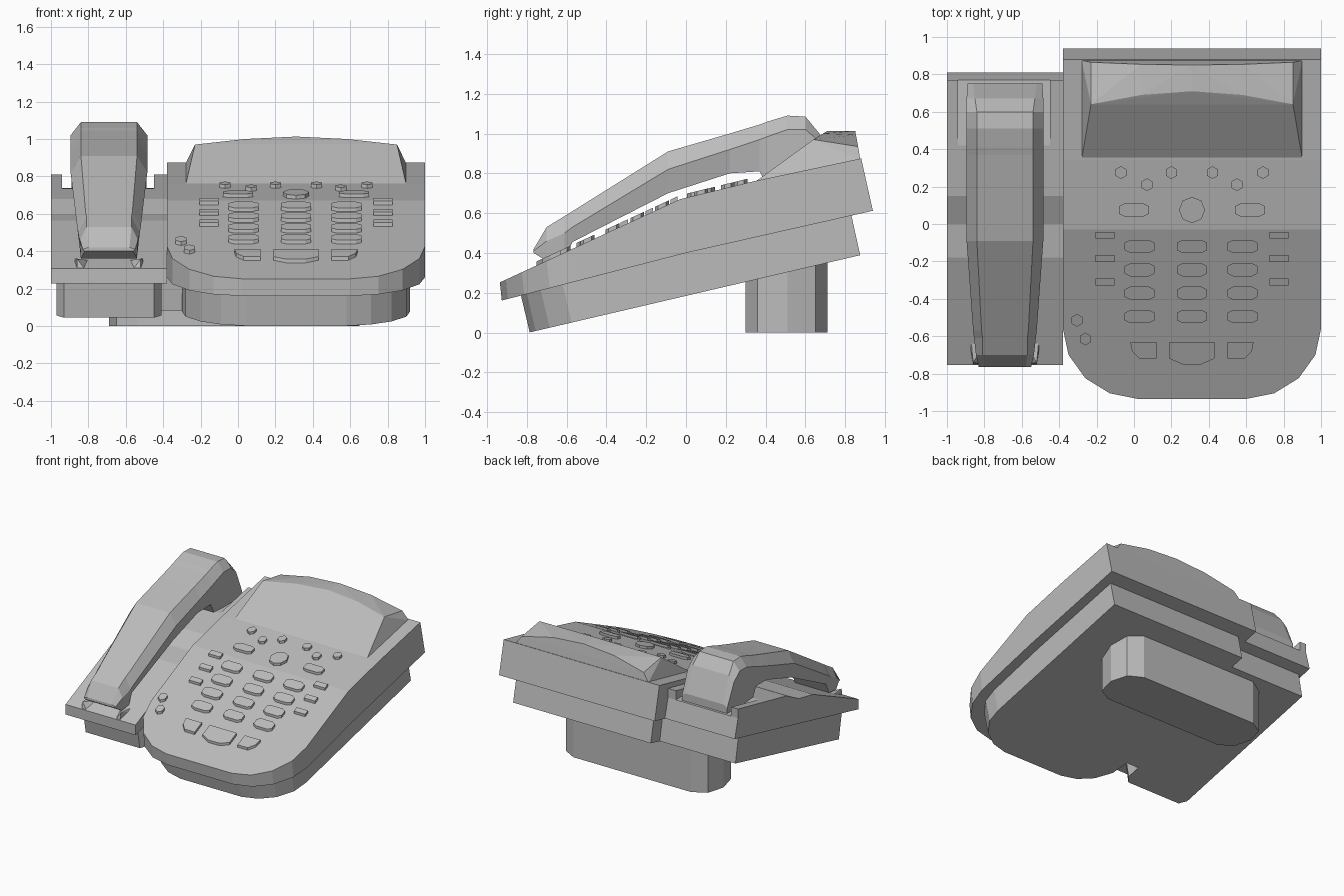
import bpy, bmesh, math

old = bpy.data.objects.get("Cube")
if old:
    bpy.data.objects.remove(old, do_unlink=True)

grey = bpy.data.materials.new("plain grey")
grey.use_nodes = True
COLOUR = (0.5, 0.5, 0.5, 1)
grey.diffuse_color = COLOUR
grey.node_tree.nodes["Principled BSDF"].inputs["Base Color"].default_value = COLOUR


def finish(name, bm):
    bmesh.ops.recalc_face_normals(bm, faces=bm.faces)
    mesh = bpy.data.meshes.new(name)
    bm.to_mesh(mesh)
    bm.free()
    mesh.materials.append(grey)
    obj = bpy.data.objects.new(name, mesh)
    bpy.context.scene.collection.objects.link(obj)
    return obj


def line(*pts):
    """Height along y, interpolated between (y, z) points."""
    def height(y):
        for (y0, z0), (y1, z1) in zip(pts, pts[1:]):
            if y <= y1:
                break
        return z0 + (z1 - z0) * (y - y0) / (y1 - y0)
    return height


def slab(name, outline, top, bottom, cuts=(), shift=lambda y: 0):
    """Plan outline extruded between two height lines; creases at the cuts."""
    bm = bmesh.new()
    bm.faces.new([bm.verts.new((x, y, 0)) for x, y in outline])
    for c in cuts:
        bmesh.ops.bisect_plane(bm, geom=bm.verts[:] + bm.edges[:] + bm.faces[:],
                               plane_co=(0, c, 0), plane_no=(0, 1, 0))
    lower = bm.verts[:]
    ext = bmesh.ops.extrude_face_region(bm, geom=bm.faces[:], use_keep_orig=True)
    for v in ext["geom"]:
        if isinstance(v, bmesh.types.BMVert):
            v.co.z = top(v.co.y)
    for v in lower:
        v.co.y += shift(v.co.y)
        v.co.z = bottom(v.co.y)
    return finish(name, bm)


def hull(name, points):
    bm = bmesh.new()
    for p in points:
        bm.verts.new(p)
    bmesh.ops.convex_hull(bm, input=bm.verts[:])
    bmesh.ops.dissolve_limit(bm, angle_limit=0.02, verts=bm.verts[:], edges=bm.edges[:])
    return finish(name, bm)


def box(x0, x1, y0, y1):
    return [(x0, y0), (x1, y0), (x1, y1), (x0, y1)]


MID = 0.31  # centre line of the main body


def mirrored(half):
    """Right half of an outline, front to back, closed with its mirror image."""
    return [(MID + x, y) for x, y in half] + [(MID - x, y) for x, y in reversed(half)]


# Main body shell
deck = line((-0.94, 0.25), (-0.03, 0.67), (0.34, 0.76), (0.88, 0.875))
seam = line((-0.93, 0.16), (0, 0.40), (0.93, 0.61))
floor = line((-0.79, 0), (0.88, 0.39))
front_curve = [(0.29, -0.935), (0.44, -0.905), (0.57, -0.825), (0.66, -0.70), (0.69, -0.56)]
slab("body_shell", mirrored(front_curve + [(0.69, 0.88)]), deck, seam,
     (-0.03, 0, 0.34), lambda y: 0.035 + 0.027 * y)

# Lower base, stepped in from the shell
base_curve = [(0.27, -0.83), (0.40, -0.80), (0.51, -0.73), (0.59, -0.62), (0.61, -0.50)]
slab("body_base", mirrored(base_curve + [(0.61, 0.83)]), lambda y: seam(y) + 0.005, floor,
     (0,), lambda y: 0.045)

# Raised display hood
arc = [(-0.54, 0.64, 0.97), (-0.27, 0.69, 1.0), (0, 0.71, 1.013),
       (0.27, 0.69, 1.0), (0.54, 0.64, 0.97)]
hood = [(MID + s * 0.59, y, deck(y) - 0.005) for s in (-1, 1) for y in (0.345, 0.875)]
hood += [(MID + x, y, z) for x, y, z in arc]
hood += [(MID + x, 0.85 + 0.05 * x * x, 1.013 - 0.27 * x * x) for x, y, z in arc]
hull("display_hood", hood)

# Handset cradle with side rails at the back
cradle_top = line((-0.76, 0.305), (-0.18, 0.565), (0, 0.60), (0.15, 0.68), (0.77, 0.81))
cradle_under = line((-0.76, 0.225), (0, 0.40), (0.81, 0.585))
back_lean = lambda y: 0.04 if y > 0.7 else 0
slab("cradle_shell", box(-1, -0.38, -0.755, 0.77), lambda y: min(cradle_top(y), 0.737),
     cradle_under, (-0.18, 0, 0.15, 0.42), back_lean)
for side, x0, x1 in (("right", -1, -0.94), ("left", -0.45, -0.38)):
    slab(side + "_cradle_rail", box(x0, x1, 0.42, 0.77), cradle_top, lambda y: 0.73)
slab("cradle_base",
     [(-0.97, -0.59), (-0.93, -0.64), (-0.45, -0.64), (-0.41, -0.59),
      (-0.41, -0.48), (-0.25, -0.48), (-0.25, 0.72), (-0.97, 0.72)],
     lambda y: cradle_under(y) + 0.01, floor, (0,), lambda y: 0.04)

# Small guides beside the mouthpiece
HX = -0.69
for side, s in (("right", -1), ("left", 1)):
    hull(side + "_mouthpiece_guide",
         [(HX + s * 0.18, -0.63, 0.36), (HX + s * 0.17, -0.74, 0.36), (HX + s * 0.09, -0.755, 0.25),
          (HX + s * 0.17, -0.755, 0.28), (HX + s * 0.10, -0.63, 0.35), (HX + s * 0.19, -0.63, 0.34)])

# Rear foot
end = [(0.50, 0.30), (0.61, 0.36), (0.65, 0.51), (0.61, 0.65), (0.50, 0.71)]
foot = end + [(-x - 0.04, y) for x, y in reversed(end)]
slab("rear_foot", foot, lambda y: floor(y) + 0.01, lambda y: 0)

# Handset: y, top, side crease and underside heights, then the three half widths
sections = [
    (-0.765, 0.42, 0.41, 0.40, 0.11, 0.14, 0.13),
    (-0.70, 0.53, 0.46, 0.36, 0.12, 0.155, 0.15),
    (-0.61, 0.585, 0.50, 0.37, 0.12, 0.165, 0.15),
    (-0.57, 0.61, 0.53, 0.455, 0.125, 0.17, 0.15),
    (-0.09, 0.91, 0.82, 0.70, 0.15, 0.205, 0.18),
    (0.22, 1.0, 0.92, 0.80, 0.15, 0.205, 0.18),
    (0.37, 1.045, 0.97, 0.81, 0.15, 0.205, 0.19),
    (0.41, 1.06, 0.985, 0.73, 0.15, 0.205, 0.19),
    (0.51, 1.09, 1.02, 0.73, 0.15, 0.205, 0.20),
    (0.60, 1.085, 1.02, 0.73, 0.15, 0.205, 0.20),
    (0.67, 1.0, 0.96, 0.73, 0.16, 0.205, 0.20),
    (0.75, 0.80, 0.78, 0.73, 0.17, 0.20, 0.20),
]
bm = bmesh.new()
rings = []
for y, zt, zm, zb, wt, wm, wb in sections:
    right = [(wt, zt), (wm, zm), (wb, zb)]
    loop = right + [(-w, z) for w, z in reversed(right)]
    rings.append([bm.verts.new((HX + w, y, z)) for w, z in loop])
for a, b in zip(rings, rings[1:]):
    for i in range(6):
        j = (i + 1) % 6
        bm.faces.new((a[i], a[j], b[j], b[i]))
bm.faces.new(rings[0])
bm.faces.new(rings[-1])
finish("handset", bm)


# Buttons, all sitting on the sloping deck
def button(name, outline, cx=0, cy=0):
    slab(name, [(cx + x, cy + y) for x, y in outline],
         lambda y: deck(y) + 0.02, lambda y: deck(y) - 0.01)


def ngon(n, r):
    return [(r * math.sin(math.tau * i / n), r * math.cos(math.tau * i / n)) for i in range(n)]


quarter = [(0.05, -0.035), (0.08, -0.02), (0.08, 0.02), (0.05, 0.035)]
oval = quarter + [(-x, -y) for x, y in quarter]
for cy in (-0.12, -0.245, -0.37, -0.495):
    for cx in (0.03, MID, 0.58):
        button("number_key", oval, cx, cy)
for cx in (0, 0.62):
    button("function_key", oval, cx, 0.075)
button("navigation_key", ngon(8, 0.07), MID, 0.075)
for s in (-1, 1):
    for dx, cy in ((0.38, 0.275), (0.11, 0.275), (0.24, 0.21)):
        button("soft_key", ngon(6, 0.034), MID + s * dx, cy)
    for cy in (-0.06, -0.185, -0.31):
        button("side_key", box(-0.05, 0.05, -0.018, 0.018), MID + s * 0.465, cy)
    button("lower_key", [(s * x, y) for x, y in
           ((0.19, -0.63), (0.33, -0.63), (0.32, -0.68), (0.28, -0.72), (0.19, -0.72))], MID)
button("wide_lower_key", mirrored([(0.05, -0.75), (0.12, -0.72), (0.12, -0.63)]))
for cx, cy in ((-0.305, -0.515), (-0.26, -0.615)):
    button("volume_key", ngon(6, 0.034), cx, cy)
